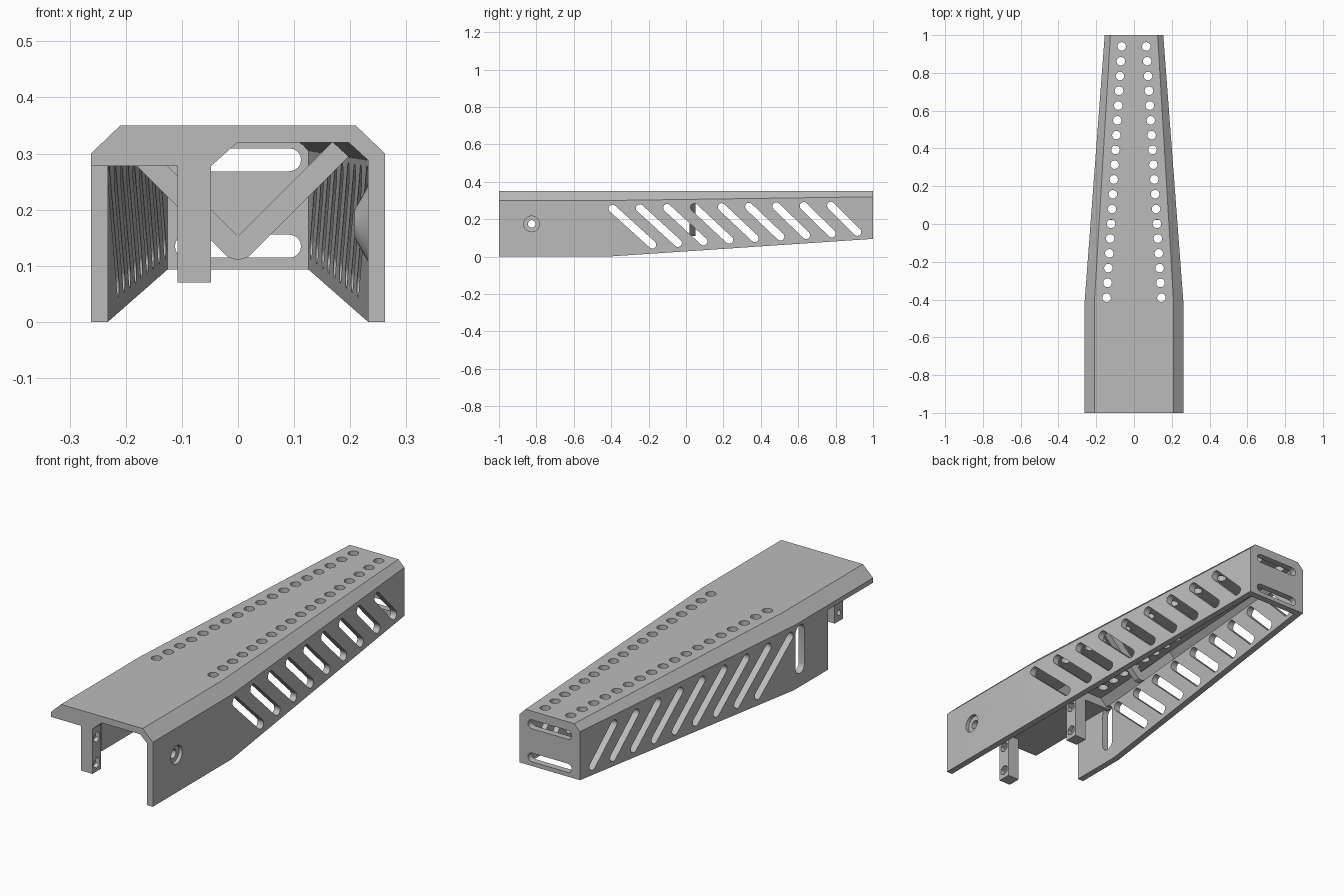
import bpy, bmesh, math
from mathutils import Vector

if "Cube" in bpy.data.objects:
    bpy.data.objects.remove(bpy.data.objects["Cube"])

grey = bpy.data.materials.new("plain grey")
grey.diffuse_color = (0.5, 0.5, 0.5, 1)
grey.use_nodes = True
grey.node_tree.nodes["Principled BSDF"].inputs["Base Color"].default_value = grey.diffuse_color


def make(name, lofts):
    """Object made of closed lofts; each loft is a list of matching rings of 3D points."""
    bm = bmesh.new()
    for rings in lofts:
        vs = [[bm.verts.new(p) for p in ring] for ring in rings]
        n = len(vs[0])
        for a, b in zip(vs, vs[1:]):
            for i in range(n):
                j = (i + 1) % n
                bm.faces.new((a[i], a[j], b[j], b[i]))
        bm.faces.new(vs[0])
        bm.faces.new(vs[-1])
    bmesh.ops.recalc_face_normals(bm, faces=bm.faces)
    me = bpy.data.meshes.new(name)
    bm.to_mesh(me)
    bm.free()
    me.materials.append(grey)
    ob = bpy.data.objects.new(name, me)
    bpy.context.collection.objects.link(ob)
    return ob


def prism(pts, axis, lo, hi):
    """Extrude a 2D outline along an axis; the outline uses the other two axes in order."""
    def at(p, d):
        c = list(p)
        c.insert(axis, d)
        return c
    return [[at(p, lo) for p in pts], [at(p, hi) for p in pts]]


def box(x0, x1, y0, y1, z0, z1):
    return prism([(x0, y0), (x1, y0), (x1, y1), (x0, y1)], 2, z0, z1)


def circle(c, r, n=16, turn=0.0):
    return [(c[0] + r * math.cos(turn + 2 * math.pi * i / n),
             c[1] + r * math.sin(turn + 2 * math.pi * i / n)) for i in range(n)]


def capsule(a, b, r, n=8):
    """Outline of a slot with round ends between two centres."""
    d = Vector(b) - Vector(a)
    t = math.atan2(d.y, d.x)
    pts = []
    for c, s in ((b, t - math.pi / 2), (a, t + math.pi / 2)):
        pts += [(c[0] + r * math.cos(s + math.pi * i / n),
                 c[1] + r * math.sin(s + math.pi * i / n)) for i in range(n + 1)]
    return pts


def boolean(ob, other, op):
    m = ob.modifiers.new(op, 'BOOLEAN')
    m.operation, m.solver, m.object = op, 'EXACT', other
    bpy.context.view_layer.objects.active = ob
    bpy.ops.object.modifier_apply(modifier=m.name)
    bpy.data.objects.remove(other)


def section(y, half, bottom, shoulder, flat, top):
    return [(s * x, y, z) for s, x, z in (
        (1, half, bottom), (1, half, shoulder), (1, flat, top),
        (-1, flat, top), (-1, half, shoulder), (-1, half, bottom))]


# Tapered cover shell, hollowed from below and open at the front
cover = make("cover", [[section(-1, .262, 0, .30, .21, .35),
                        section(-.42, .262, 0, .30, .21, .35),
                        section(1, .155, .095, .32, .125, .35)]])
cavity = make("cavity_cutter", [[section(-1.1, .232, -.1, .288, .197, .32),
                                 section(-.42, .232, -.1, .288, .197, .32),
                                 section(.97, .126, -.1, .305, .11, .32)]])
boolean(cover, cavity, 'DIFFERENCE')

# Left wall is cut back at the front
boolean(cover, make("wall_cutter", [box(-.3, -.15, -1.1, -.67, -.1, .278)]), 'DIFFERENCE')

cuts = []
# Slanted side slots on both walls
for i in range(9):
    a = (-.393 + .146 * i, .257 + .002 * i)
    b = (-.18 + .137 * i, .064 + .0085 * i)
    for s in (-1, 1):
        cuts.append(prism(capsule(a, b, .021), 0, s * .08, s * .35))
# Vertical slot in the left wall
cuts.append(prism(capsule((-.463, .095), (-.463, .255), .033), 0, -.35, -.2))
# Two rows of roof holes
for i in range(18):
    t = i / 17
    for s in (-1, 1):
        cuts.append(prism(circle((s * (.145 - .08 * t), -.39 + 1.33 * t), .023, 12), 2, .305, .4))
# Horizontal slots in the back wall
for z in (.289, .135):
    cuts.append(prism(capsule((-.092, z), (.092, z), .0205), 1, .94, 1.1))
boolean(cover, make("slot_cutter", cuts), 'DIFFERENCE')

# Thick mounting block under the left front of the roof
block = [(-.25, .278), (-.048, .278), (0, .321), (0, .335), (-.2, .335), (-.25, .295)]
boolean(cover, make("block", [prism(block, 1, -1, -.47)]), 'UNION')

# Conical screw boss on the inside of the right wall, with a countersunk hole
boss = [[(x, y, z) for y, z in circle((-.825, .175), r, 24)]
        for x, r in ((.208, .026), (.232, .068), (.245, .068))]
boolean(cover, make("boss", [boss]), 'UNION')
for r, x in ((.042, .245), (.02, .15)):
    boolean(cover, make("screw_cutter", [prism(circle((-.825, .175), r, 24), 0, x, .35)]), 'DIFFERENCE')

# Two hanging posts with hex nut pockets and through holes
for name, y in (("front_post", -1), ("rear_post", -.53)):
    post = make(name, [box(-.108, -.048, y, y + .062, .07, .30)])
    for r, n, x0 in ((.024, 6, -.068), (.013, 12, -.2)):
        holes = [prism(circle((y + .031, z), r, n, math.pi / 6), 0, x0, 0) for z in (.11, .23)]
        boolean(post, make("post_cutter", holes), 'DIFFERENCE')

# V-shaped cross brace under the roof
right = [(.017, .115), (.03, .127), (.205, .302), (.178, .331)]
brace = [(0, .11)] + right + [(0, .153)] + [(-x, z) for x, z in reversed(right)]
make("cross_brace", [prism(brace, 1, .02, .05)])

# Keep edges sharp, soften round holes
for ob in bpy.context.collection.objects:
    bpy.ops.object.select_all(action='DESELECT')
    ob.select_set(True)
    bpy.context.view_layer.objects.active = ob
    bpy.ops.object.shade_smooth_by_angle(angle=math.radians(25))
